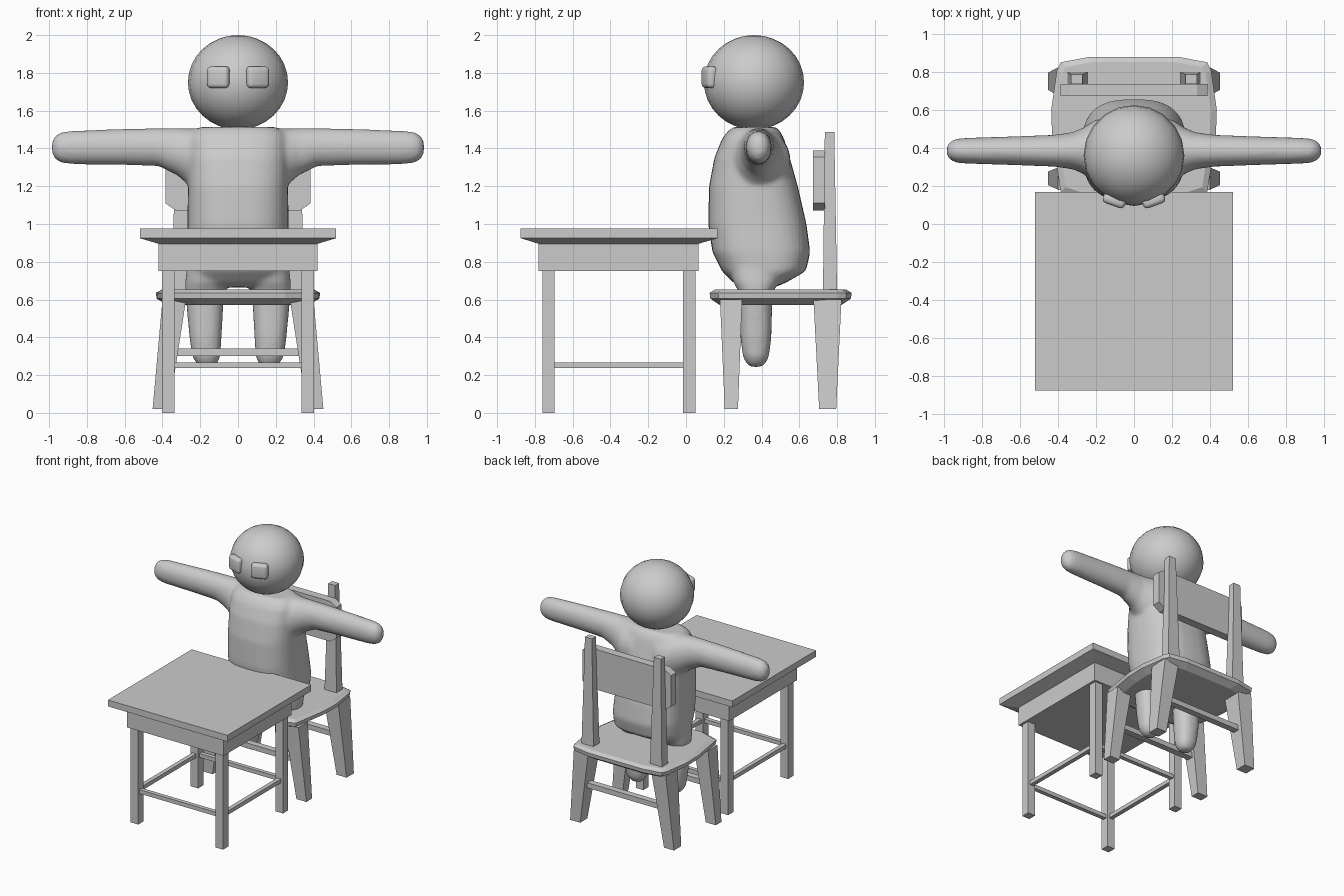
import bpy, bmesh, math

if "Cube" in bpy.data.objects:
    bpy.data.objects.remove(bpy.data.objects["Cube"])

grey = bpy.data.materials.new("plain grey")
grey.diffuse_color = (0.6, 0.6, 0.6, 1)
grey.use_nodes = True
grey.node_tree.nodes["Principled BSDF"].inputs["Base Color"].default_value = grey.diffuse_color


def add_loft(bm, rings):
    """Skin a list of closed point rings and cap both ends."""
    loops = [[bm.verts.new(p) for p in r] for r in rings]
    n = len(loops[0])
    for a, b in zip(loops, loops[1:]):
        for i in range(n):
            j = (i + 1) % n
            bm.faces.new((a[i], a[j], b[j], b[i]))
    bm.faces.new(loops[0][::-1])
    bm.faces.new(loops[-1])


def finish(bm, name):
    bmesh.ops.recalc_face_normals(bm, faces=bm.faces)
    me = bpy.data.meshes.new(name)
    bm.to_mesh(me)
    bm.free()
    me.materials.append(grey)
    ob = bpy.data.objects.new(name, me)
    bpy.context.collection.objects.link(ob)
    return ob


def loft(name, rings):
    bm = bmesh.new()
    add_loft(bm, rings)
    return finish(bm, name)


def rect(x0, x1, y0, y1, z):
    return [(x0, y0, z), (x1, y0, z), (x1, y1, z), (x0, y1, z)]


def box(name, x0, x1, y0, y1, z0, z1):
    return loft(name, [rect(x0, x1, y0, y1, z0), rect(x0, x1, y0, y1, z1)])


def oval(axis, pos, c1, c2, r1, r2, power=2.0, n=32):
    """Rounded ring across the x or z axis."""
    pts = []
    for i in range(n):
        t = 2 * math.pi * i / n
        u, v = math.cos(t), math.sin(t)
        a = c1 + r1 * math.copysign(abs(u) ** (2 / power), u)
        b = c2 + r2 * math.copysign(abs(v) ** (2 / power), v)
        pts.append((pos, a, b) if axis == 'x' else (a, b, pos))
    return pts


# Desk: top with a sloped underside, apron, legs and stretchers
loft("desk_top", [rect(-.42, .42, -.78, .065, .895),
                  rect(-.52, .52, -.875, .167, .925),
                  rect(-.52, .52, -.875, .167, .975)])
box("desk_apron", -.42, .42, -.78, .065, .75, .9)
for s, side in ((-1, "left"), (1, "right")):
    xa, xb = sorted((s * .337, s * .402))
    box("desk_front_leg_" + side, xa, xb, -.76, -.695, 0, .76)
    box("desk_back_leg_" + side, xa, xb, -.015, .05, 0, .76)
    xa, xb = sorted((s * .353, s * .386))
    box("desk_side_stretcher_" + side, xa, xb, -.7, -.01, .237, .268)
for y, end in ((-.727, "front"), (.018, "back")):
    box("desk_stretcher_" + end, -.34, .34, y - .016, y + .016, .237, .268)

# Chair seat: bevelled slab with clipped corners
half = [(.25, .125), (.385, .17), (.43, .45), (.435, .6), (.405, .81), (.385, .85), (.24, .877)]
outline = half + [(-x, y) for x, y in reversed(half)]
loft("chair_seat", [[(x * k, .5 + (y - .5) * k, z) for x, y in outline]
                    for z, k in ((.572, .86), (.605, .99), (.635, 1), (.652, .93))])

# Chair legs, posts and stretchers
for s, side in ((-1, "left"), (1, "right")):
    def taper(name, low, high):
        loft(name, [rect(*sorted((s * r[0], s * r[1])), *r[2:]) for r in (low, high)])
    taper("chair_front_leg_" + side, (.365, .452, .205, .275, .02), (.275, .40, .18, .297, .6))
    taper("chair_back_leg_" + side, (.365, .452, .705, .795, .02), (.275, .40, .675, .823, .6))
    taper("chair_back_post_" + side, (.245, .35, .725, .80, .63), (.27, .33, .735, .785, 1.488))
for y, end in ((.24, "front"), (.75, "back")):
    box("chair_stretcher_" + end, -.36, .36, y - .025, y + .025, .30, .34)

# Backrest: flat board with clipped corners
board = [(-.385, 1.11), (-.33, 1.072), (.33, 1.072), (.385, 1.11),
         (.385, 1.355), (.33, 1.388), (-.33, 1.388), (-.385, 1.355)]
loft("chair_backrest", [[(x, y, z) for x, z in board] for y in (.672, .737)])

# Body: torso, arms and legs fused into one soft form
bm = bmesh.new()
torso = [  # z, half width, front y, back y
    (.665, .20, .29, .47), (.69, .25, .25, .53), (.75, .272, .19, .635),
    (.85, .276, .14, .658), (1.0, .268, .117, .638), (1.2, .265, .122, .592),
    (1.35, .265, .15, .55), (1.45, .26, .19, .52), (1.49, .24, .22, .50), (1.513, .2, .25, .475)]
add_loft(bm, [oval('z', z, 0, (f + b) / 2, w, (b - f) / 2, 2.7) for z, w, f, b in torso])
arm = [  # x, centre z, half depth, half height
    (.10, 1.33, .17, .178), (.20, 1.335, .165, .172), (.26, 1.355, .125, .152),
    (.32, 1.383, .098, .126), (.42, 1.407, .084, .101), (.6, 1.408, .077, .096),
    (.88, 1.405, .068, .089), (.94, 1.405, .062, .08), (.97, 1.405, .046, .06), (.985, 1.405, .02, .03)]
leg = [  # z, centre x, half width, half depth
    (.243, .165, .03, .03), (.26, .165, .055, .05), (.30, .168, .075, .07),
    (.40, .172, .085, .082), (.55, .175, .096, .086), (.64, .175, .105, .09),
    (.69, .17, .11, .12), (.78, .16, .11, .14)]
for s in (-1, 1):
    add_loft(bm, [oval('x', s * x, .385, z, d, h) for x, z, d, h in arm])
    add_loft(bm, [oval('z', z, s * x, .37, w, d, 2.3) for z, x, w, d in leg])
body = finish(bm, "body")
fuse = body.modifiers.new("fuse", 'REMESH')
fuse.mode = 'VOXEL'
fuse.voxel_size = .014
fuse.use_smooth_shade = True
soft = body.modifiers.new("soften", 'SMOOTH')
soft.factor = .5
soft.iterations = 8

# Head: coarse round ball with smooth shading
bm = bmesh.new()
bmesh.ops.create_uvsphere(bm, u_segments=20, v_segments=16, radius=1)
for v in bm.verts:
    v.co = (v.co.x * .265, .36 + v.co.y * .265, 1.75 + v.co.z * .25)
for f in bm.faces:
    f.smooth = True
finish(bm, "head")

# Eyes: rounded blocks turned to follow the head
for s, side in ((-1, "left"), (1, "right")):
    bm = bmesh.new()
    bmesh.ops.create_cube(bm, size=1)
    for v in bm.verts:
        v.co = (v.co.x * .122, v.co.y * .06, v.co.z * .115)
    bmesh.ops.bevel(bm, geom=bm.edges[:], offset=.022, segments=3, profile=.5, affect='EDGES')
    for f in bm.faces:
        f.smooth = True
    eye = finish(bm, "eye_" + side)
    eye.location = (s * .103, .125, 1.777)
    eye.rotation_euler = (0, 0, s * .35)
